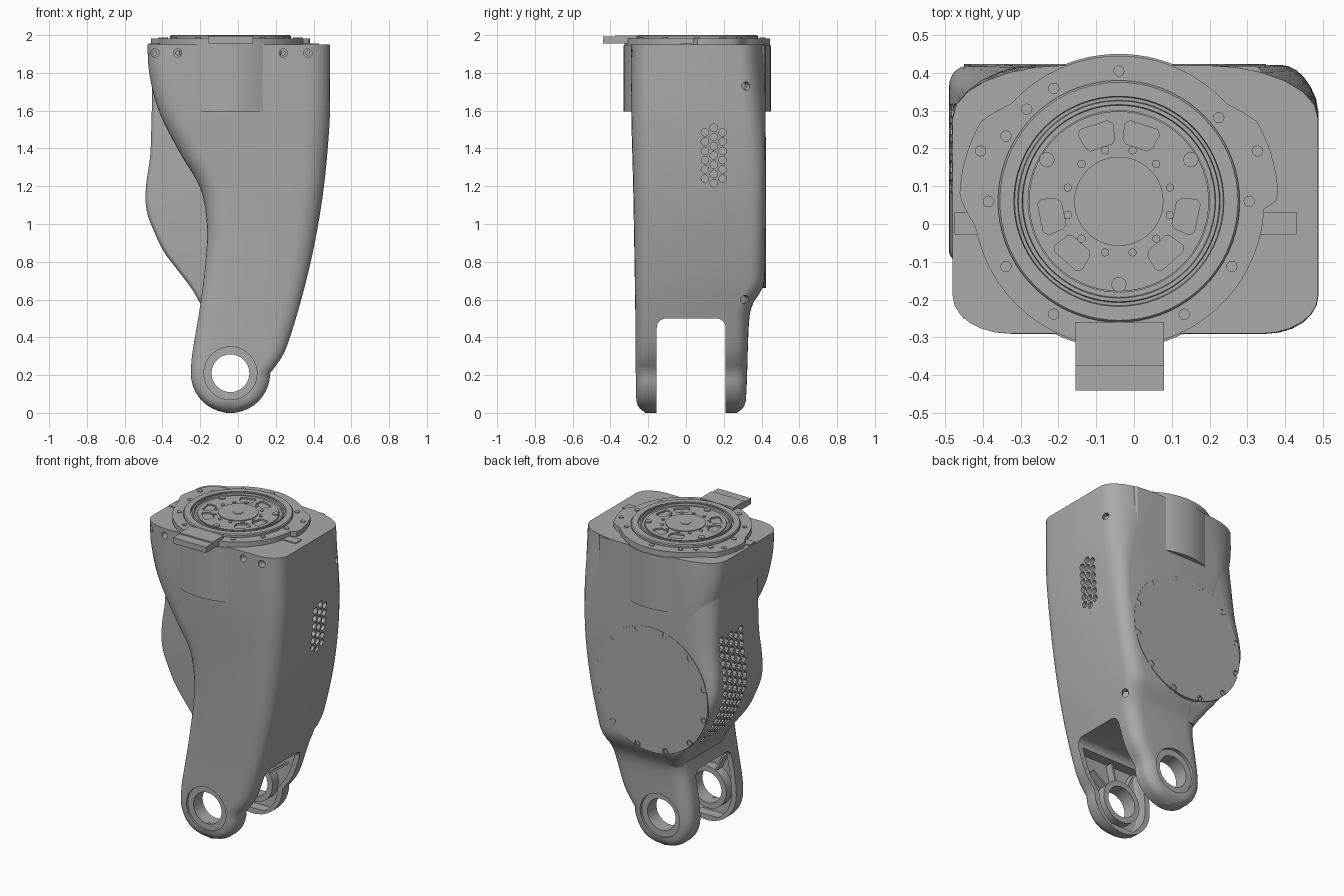
import bpy, bmesh, math
from mathutils import Matrix, Vector

cube = bpy.data.objects.get("Cube")
if cube:
    bpy.data.objects.remove(cube)

grey = bpy.data.materials.new("satin grey")
grey.use_nodes = True
grey.diffuse_color = (0.4, 0.4, 0.4, 1)
grey.node_tree.nodes["Principled BSDF"].inputs["Base Color"].default_value = (0.4, 0.4, 0.4, 1)


def finish(name, bm, angle=35):
    bmesh.ops.recalc_face_normals(bm, faces=bm.faces)
    me = bpy.data.meshes.new(name)
    bm.to_mesh(me)
    bm.free()
    ob = bpy.data.objects.new(name, me)
    bpy.context.collection.objects.link(ob)
    me.materials.append(grey)
    smooth(ob, angle)
    return ob


def smooth(ob, angle=35):
    bpy.ops.object.select_all(action='DESELECT')
    ob.select_set(True)
    bpy.context.view_layer.objects.active = ob
    bpy.ops.object.shade_smooth_by_angle(angle=math.radians(angle))


def cut(ob, cutter):
    mod = ob.modifiers.new("cut", 'BOOLEAN')
    mod.operation, mod.solver, mod.object = 'DIFFERENCE', 'EXACT', cutter
    bpy.context.view_layer.objects.active = ob
    bpy.ops.object.modifier_apply(modifier=mod.name)
    bpy.data.objects.remove(cutter)
    smooth(ob)


def rod(bm, at, axis, r, h, n=16):
    rot = Vector((0, 0, 1)).rotation_difference(Vector(axis)).to_matrix().to_4x4()
    bmesh.ops.create_cone(bm, cap_ends=True, segments=n, radius1=r, radius2=r, depth=h,
                          matrix=Matrix.Translation(at) @ rot)


def box(bm, lo, hi, turn=Matrix()):
    lo, hi = Vector(lo), Vector(hi)
    mid = Matrix.Translation((lo + hi) / 2)
    bmesh.ops.create_cube(bm, size=1, matrix=mid @ turn @ Matrix.Diagonal((*(hi - lo), 1)))


def prism(bm, pts, z0, z1):
    low = [bm.verts.new((x, y, z0)) for x, y in pts]
    top = [bm.verts.new((x, y, z1)) for x, y in pts]
    skin(bm, [low, top])


def skin(bm, rings):
    n = len(rings[0])
    for a, b in zip(rings, rings[1:]):
        for i in range(n):
            bm.faces.new((a[i], a[(i + 1) % n], b[(i + 1) % n], b[i]))
    bm.faces.new(rings[0])
    bm.faces.new(rings[-1])


def lathe(bm, profile, place, n=72):
    # closed (radius, height) profile turned about the local z axis
    rings = [[bm.verts.new(place @ Vector((r * math.cos(2 * math.pi * i / n),
              r * math.sin(2 * math.pi * i / n), h))) for i in range(n)] for r, h in profile]
    for a, b in zip(rings, rings[1:] + rings[:1]):
        for i in range(n):
            bm.faces.new((a[i], a[(i + 1) % n], b[(i + 1) % n], b[i]))


def curve(table):
    # smooth interpolation through (z, value) pairs
    def slope(i):
        a, b = table[max(i - 1, 0)], table[min(i + 1, len(table) - 1)]
        return (b[1] - a[1]) / (b[0] - a[0])

    def value(z):
        z = min(max(z, table[0][0]), table[-1][0])
        i = next(k for k in range(len(table) - 1) if z <= table[k + 1][0])
        (z0, a), (z1, b) = table[i], table[i + 1]
        d = z1 - z0
        t = (z - z0) / d
        return (a + (b - a) * t * t * (3 - 2 * t)
                + d * t * (1 - t) * ((1 - t) * slope(i) - t * slope(i + 1)))
    return value


# outline of the leg, read by height
HX, HZ, PR = -.04, .21, .21
left_c = curve([(.21, -.25), (.3, -.244), (.57, -.2), (.82, -.17), (1, -.165), (1.19, -.2),
                (1.38, -.31), (1.6, -.42), (1.8, -.47), (1.95, -.48)])
right_c = curve([(.21, .17), (.3, .235), (.4, .275), (.6, .335), (.8, .385), (1, .425),
                 (1.2, .455), (1.4, .475), (1.6, .487), (1.95, .487)])
front = curve([(0, -.215), (.03, -.25), (.08, -.264), (.5, -.268), (1.2, -.28), (1.6, -.29), (1.95, -.29)])
back = curve([(0, .27), (.03, .305), (.08, .318), (.5, .335), (.58, .355), (.65, .4), (.71, .418), (1.95, .42)])
bulge_left = curve([(.56, -.19), (.65, -.24), (.75, -.315), (.85, -.39), (.95, -.44), (1.07, -.484),
                    (1.2, -.487), (1.36, -.465), (1.55, -.458), (1.75, -.455), (1.95, -.474)])
# corner sizes across and along
fx = curve([(0, .07), (.6, .1), (1.2, .12), (1.95, .15)])
fy = curve([(0, .05), (.6, .06), (1.2, .1), (1.95, .1)])
bx = curve([(0, .06), (.6, .1), (1.06, .08), (1.45, .1), (1.95, .3)])
by = curve([(0, .05), (.6, .08), (1.06, .08), (1.45, .11), (1.95, .14)])


def left(z):
    return HX - math.sqrt(max(PR**2 - (PR - z)**2, 4e-4)) if z < PR else left_c(z)


def right(z):
    return HX + math.sqrt(max(PR**2 - (PR - z)**2, 4e-4)) if z < PR else right_c(z)


def section(x0, x1, y0, y1, corners, n=6):
    # corner order: front right, back right, back left, front left
    pts = []
    spots = [(x1, y0, -1, 1), (x1, y1, -1, -1), (x0, y1, 1, -1), (x0, y0, 1, 1)]
    for k, ((x, y, sx, sy), (cx, cy)) in enumerate(zip(spots, corners)):
        cx, cy = min(cx, (x1 - x0) * .48), min(cy, (y1 - y0) * .48)
        for i in range(n + 1):
            a = math.radians(-90 + 90 * k + 90 * i / n)
            pts.append((x + sx * cx + cx * math.cos(a), y + sy * cy + cy * math.sin(a)))
    return pts


def loft(name, heights, shape):
    bm = bmesh.new()
    skin(bm, [[bm.verts.new((x, y, z)) for x, y in shape(z)] for z in heights])
    return finish(name, bm)


def leg_shape(z):
    f, b = (fx(z), fy(z)), (bx(z), by(z))
    return section(left(z), right(z), front(z), back(z), [f, b, b, f])


def bulge_shape(z):
    b = (.05, .05) if z < 1.1 else (.05 + .25 * (z - 1.1) / .85, .05 + .1 * (z - 1.1) / .85)
    return section(bulge_left(z), right(z) - .15, -.1, back(z) - .002, [(.02, .02), (.02, .02), b, (.03, .03)])


low = [.21 * (1 - math.cos(math.radians(9 * i))) for i in range(10)]
leg = loft("leg_shell", low + [.21 + 1.74 * i / 46 for i in range(47)], leg_shape)
bulge = loft("motor_bulge", [.56 + 1.385 * i / 36 for i in range(37)], bulge_shape)

# fork slot with rounded top, and hollows inside the prongs
bm = bmesh.new()
skin(bm, [[bm.verts.new((x, y, z)) for y, z in
           [(-.155, -.1), (.21, -.1)]
           + [(.16 + .05 * math.cos(a), .45 + .05 * math.sin(a)) for a in (math.pi * k / 12 for k in range(7))]
           + [(-.105 - .05 * math.sin(a), .45 + .05 * math.cos(a)) for a in (math.pi * k / 12 for k in range(7))]]
          for x in (-.8, .8)])
cut(leg, finish("slot_cutter", bm))
cut(leg, loft("hollow_cutter", [.035 + .025 * i for i in range(18)],
              lambda z: section(left(z) + .035, right(z) - .035, -.22, .275, [(.01, .01)] * 4)))

# pivot holes with a shallow outer seat
for r, spans in ((.14, [(-.4, -.253), (.306, .4)]), (.1, [(-.5, .5)])):
    bm = bmesh.new()
    for y0, y1 in spans:
        rod(bm, (HX, (y0 + y1) / 2, HZ), (0, 1, 0), r, y1 - y0, 48)
    cut(leg, finish("pivot_cutter", bm))

# bearing rings and ribs inside the prongs
bm = bmesh.new()
for y0, y1 in ((-.235, -.16), (.215, .29)):
    turn = Matrix.Translation((HX, 0, HZ)) @ Matrix.Rotation(-math.pi / 2, 4, 'X')
    lathe(bm, [(.1, y0), (.135, y0), (.135, y1), (.1, y1)], turn, 48)
    for a in (35, 75, 115):
        d = Vector((math.cos(math.radians(a)), 0, math.sin(math.radians(a))))
        c = Vector((HX, (y0 + y1) / 2, HZ)) + d * .19
        box(bm, c - Vector((.06, .028, .006)), c + Vector((.06, .028, .006)), Matrix.Rotation(-math.radians(a), 4, 'Y'))
finish("prong_ribs", bm)

# vents on both sides
bm = bmesh.new()
for c in range(3):
    for r in range(6 + c % 2):
        rod(bm, (.5, .1 + .047 * c, 1.24 + .049 * r - .024 * (c % 2)), (1, 0, 0), .02, .12, 12)
for x, y, z in ((.487, .32, 1.73), (.345, .32, .6)):
    rod(bm, (x, y, z), (1, .6, 0), .022, .08)
for x in (-.44, -.32, .24, .37):
    rod(bm, (x, -.27, 1.905), (0, 1, 0), .022, .09)
cut(leg, finish("leg_hole_cutter", bm))
bm = bmesh.new()
for c in range(5):
    for r in range(15 - c % 2):
        z = .77 + .048 * r + .024 * (c % 2)
        rod(bm, (bulge_left(z) - .08, .1 + .05 * c, z), (1, 0, 0), .02, .24, 8)
cut(bulge, finish("vent_cutter", bm))

# screws set in the front holes
bm = bmesh.new()
for x in (-.44, -.32, .24, .37):
    rod(bm, (x, -.22, 1.905), (0, 1, 0), .014, .06, 6)
finish("front_screws", bm)

# round motor cover on the back with its rim screws
bm = bmesh.new()
rod(bm, (-.05, .405, 1.06), (0, 1, 0), .4, .036, 72)
cover = finish("motor_cover", bm)
bm = bmesh.new()
rim = [math.radians(15 + 30 * k) for k in range(12)]
for a in rim:
    rod(bm, (-.05 + .385 * math.cos(a), .42, 1.06 + .385 * math.sin(a)), (0, 1, 0), .02, .05)
cut(cover, finish("cover_cutter", bm))
bm = bmesh.new()
for a in rim:
    rod(bm, (-.05 + .385 * math.cos(a), .415, 1.06 + .385 * math.sin(a)), (0, 1, 0), .013, .012)
finish("cover_screws", bm)

# round housing that shows through front and back
CX, CY = -.04, .06
bm = bmesh.new()
rod(bm, (CX, CY, 1.77), (0, 0, 1), .39, .35, 96)
finish("hip_housing", bm)

# flange with two wider ears and a front tab
bm = bmesh.new()
edge = []
for d in range(0, 360, 3):
    away = min(abs(d - 16), abs(d - 164))
    r = .385 + .037 * max(0, min(1, (26 - away) / 12))
    edge.append((CX + r * math.cos(math.radians(d)), CY + r * math.sin(math.radians(d))))
prism(bm, edge, 1.94, 1.982)
box(bm, (-.155, -.44, 1.955), (.08, -.37, 1.992))
box(bm, (-.155, -.375, 1.955), (.08, -.26, 1.999))
for x0, x1 in ((-.475, -.4), (.33, .43)):
    box(bm, (x0, -.028, 1.94), (x1, .032, 1.956))
flange = finish("hip_flange", bm)

# output bearing rings
up = Matrix.Translation((CX, CY, 0))
bm = bmesh.new()
lathe(bm, [(.24, 1.96), (.32, 1.96), (.32, 1.994), (.315, 2), (.278, 2), (.276, 1.986), (.268, 1.986),
           (.266, 2), (.256, 2), (.254, 1.988), (.24, 1.988)], up)
finish("bearing_rings", bm)

# output plate with six pockets and a raised hub
bm = bmesh.new()
rod(bm, (CX, CY, 1.975), (0, 0, 1), .238, .034, 72)
plate = finish("output_plate", bm)
bm = bmesh.new()
for mid in (90, 210, 330):
    for side in (-18, 18):
        a = math.radians(mid + side)
        spin = Matrix.Translation((CX, CY, 0)) @ Matrix.Rotation(a, 4, 'Z')
        pts = [spin @ Vector((x, y, 0)) for x, y in
               [(.15, -.03), (.16, -.04), (.2, -.048), (.212, -.038), (.212, .038), (.2, .048), (.16, .04), (.15, .03)]]
        prism(bm, [(p.x, p.y) for p in pts], 1.965, 2.1)
cut(plate, finish("pocket_cutter", bm))
bm = bmesh.new()
rod(bm, (CX, CY, 1.98), (0, 0, 1), .118, .034, 48)
rod(bm, (CX, CY, 1.985), (0, 0, 1), .032, .03, 6)
for k in range(3):
    a = math.radians(30 + 120 * k)
    rod(bm, (CX + .22 * math.cos(a), CY + .22 * math.sin(a), 1.985), (0, 0, 1), .02, .026)
for k in range(12):
    a = math.radians(15 + 30 * k)
    rod(bm, (CX + .14 * math.cos(a), CY + .14 * math.sin(a), 1.985), (0, 0, 1), .011, .024, 10)
finish("hub_and_pins", bm)

# flange screws
bm = bmesh.new()
for d in (0, 20, 40, 90, 120, 135, 150, 160, 180, 210, 240, 300, 330):
    r = .39 if d in (20, 160) else .345
    a = math.radians(d)
    rod(bm, (CX + r * math.cos(a), CY + r * math.sin(a), 1.98), (0, 0, 1), .015, .014, 12)
finish("flange_screws", bm)
